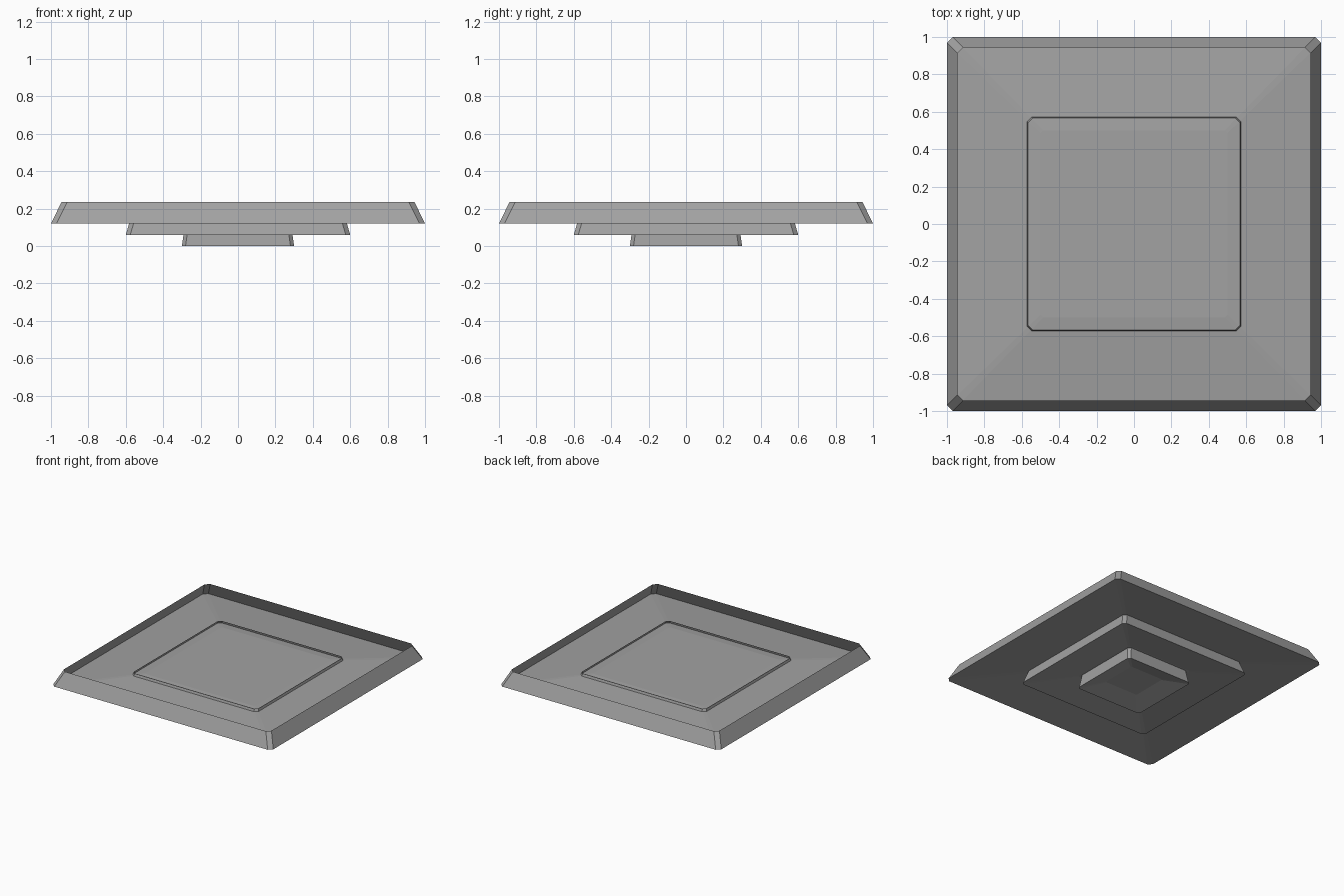
import bpy
import bmesh

cube = bpy.data.objects.get("Cube")
if cube:
    bpy.data.objects.remove(cube, do_unlink=True)

# Single plain grey
grey = bpy.data.materials.new("mid grey")
grey.use_nodes = True
color = (0.36, 0.36, 0.36, 1)
grey.diffuse_color = color
grey.node_tree.nodes["Principled BSDF"].inputs["Base Color"].default_value = color

RIM_HEIGHT = 0.116
PANEL_RISE = 0.042
CORNER = 0.03


def square_ring(bm, half, cut, z):
    """Square loop with cut corners, anticlockwise."""
    a = half - cut
    points = [(half, -a), (half, a), (a, half), (-a, half),
              (-half, a), (-half, -a), (-a, -half), (a, -half)]
    return [bm.verts.new((x, y, z)) for x, y in points]


def bridge(bm, lower, upper):
    for i in range(len(lower)):
        j = (i + 1) % len(lower)
        bm.faces.new((lower[i], lower[j], upper[j], upper[i]))


def tray(name, size, z):
    """Thin open tray: leaning rim, gently rising panel and flat centre."""
    bm = bmesh.new()
    cut = CORNER * (size + 1) / 2
    rim = square_ring(bm, size * 0.943, cut, z + RIM_HEIGHT)
    edge = square_ring(bm, size, cut, z)
    centre = square_ring(bm, size * 0.5, cut * 0.5, z + PANEL_RISE)
    bridge(bm, edge, rim)
    bridge(bm, centre, edge)
    bm.faces.new(centre[::-1])
    mesh = bpy.data.meshes.new(name)
    bm.to_mesh(mesh)
    bm.free()
    mesh.materials.append(grey)
    bpy.context.collection.objects.link(bpy.data.objects.new(name, mesh))


# Three stacked tiers, from the widest on top to the smallest below
for name, size, z in (("upper_tray", 1.0, 0.12),
                      ("middle_tray", 0.6, 0.06),
                      ("lower_tray", 0.3, 0.0)):
    tray(name, size, z)
